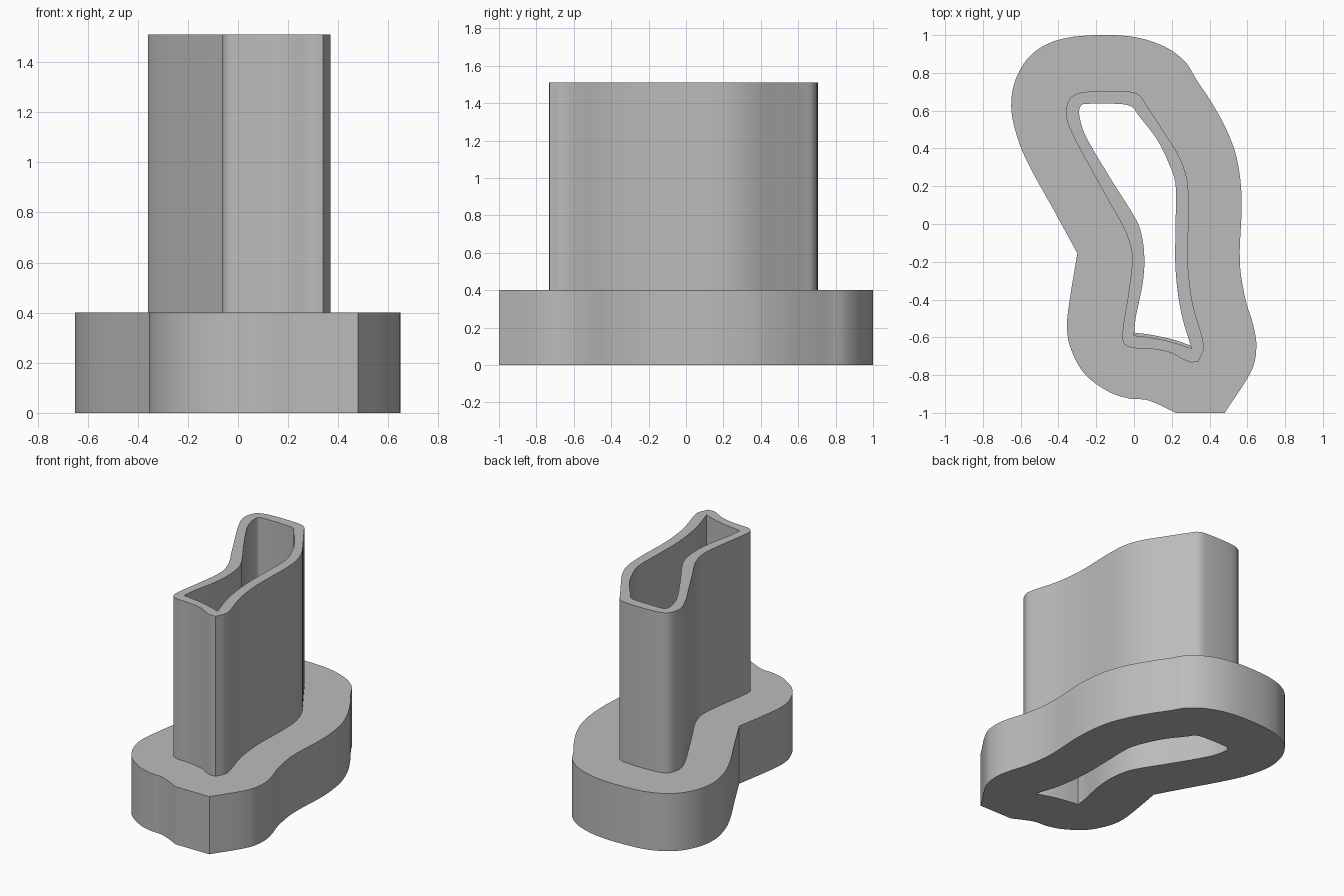
import bpy
import bmesh
from math import radians
from mathutils import Vector

cube = bpy.data.objects.get("Cube")
if cube:
    bpy.data.objects.remove(cube, do_unlink=True)

# Single plain grey plastic
grey = bpy.data.materials.new("plain grey")
grey.use_nodes = True
grey.diffuse_color = (0.5, 0.5, 0.5, 1)
grey.node_tree.nodes["Principled BSDF"].inputs["Base Color"].default_value = grey.diffuse_color

# Outlines run clockwise; a point given twice makes a sharp corner
FLANGE = [
    (-.2, 1), (0, .99), (.16, .94), (.27, .86), (.33, .765), (.4, .66),
    (.485, .51), (.545, .345), (.57, .13), (.56, -.2), (.59, -.4),
    (.63, -.53), (.648, -.645), (.625, -.77), (.48, -1), (.48, -1),
    (.22, -1), (.22, -1), (.13, -.955), (.06, -.93), (-.02, -.925),
    (-.13, -.89), (-.26, -.795), (-.335, -.66), (-.355, -.545),
    (-.34, -.4), (-.3, -.155), (-.3, -.155), (-.42, .065), (-.55, .3),
    (-.615, .45), (-.65, .62), (-.625, .77), (-.54, .9), (-.4, .975)]

WALL = [
    (-.25, .7), (-.02, .7), (.03, .68), (.065, .63), (.16, .485),
    (.24, .355), (.28, .24), (.29, .08), (.285, -.2), (.31, -.42),
    (.37, -.65), (.34, -.73), (.34, -.73), (.29, -.73), (.19, -.68),
    (.08, -.66), (-.01, -.655), (-.055, -.63), (-.06, -.565),
    (-.03, -.37), (-.01, -.17), (-.045, -.04), (-.13, .115),
    (-.235, .305), (-.325, .475), (-.36, .58), (-.335, .67)]

HOLE = [
    (-.265, .635), (-.07, .635), (-.01, .62), (.02, .58), (.12, .45),
    (.185, .32), (.22, .21), (.22, 0), (.22, -.24), (.25, -.47),
    (.305, -.66), (.305, -.66), (.2, -.625), (.08, -.6), (0, -.59),
    (0, -.59), (.01, -.49), (.045, -.32), (.055, -.2), (.045, -.08),
    (.015, .015), (-.13, .25), (-.26, .475), (-.29, .58), (-.285, .62)]


def smooth_outline(points, steps=5):
    """Closed curve through the points, with corners at repeated points."""
    pts = [Vector(p) for p in points]
    count = len(pts)

    def tangent(i):
        before, here, after = pts[i - 1], pts[i], pts[(i + 1) % count]
        return (after - before) / ((after - here).length + (here - before).length)

    curve = []
    for i in range(count):
        a, b = pts[i], pts[(i + 1) % count]
        length = (b - a).length
        if length == 0:
            continue
        ta, tb = tangent(i) * length, tangent((i + 1) % count) * length
        for s in range(steps):
            t = s / steps
            blend = t * t * (3 - 2 * t)
            curve.append(a + (b - a) * blend
                         + ta * t * (1 - t) ** 2 - tb * t * t * (1 - t))
    return curve


def ring_prism(name, outer, inner, bottom, top):
    """Upright solid between two outlines, open through the middle."""
    bm = bmesh.new()
    rims = {bottom: [], top: []}
    for outline in (outer, inner):
        loops = {}
        for z in rims:
            verts = [bm.verts.new((p.x, p.y, z)) for p in outline]
            pairs = zip(verts, verts[1:] + verts[:1])
            rims[z] += [bm.edges.new(pair) for pair in pairs]
            loops[z] = verts
        low, high = loops[bottom], loops[top]
        for i in range(len(low)):
            bm.faces.new((low[i - 1], low[i], high[i], high[i - 1]))
    for edges in rims.values():
        bmesh.ops.triangle_fill(bm, edges=edges, use_beauty=True)
    bmesh.ops.recalc_face_normals(bm, faces=bm.faces)
    mesh = bpy.data.meshes.new(name)
    bm.to_mesh(mesh)
    bm.free()
    mesh.materials.append(grey)
    obj = bpy.data.objects.new(name, mesh)
    bpy.context.collection.objects.link(obj)
    bpy.ops.object.select_all(action='DESELECT')
    obj.select_set(True)
    bpy.context.view_layer.objects.active = obj
    bpy.ops.object.shade_smooth_by_angle(angle=radians(25))
    return obj


# Wide base whose opening has a small ledge at the front
base_hole = [(x, y + .015 if y < -.55 else y) for x, y in HOLE]
ring_prism("base_flange", smooth_outline(FLANGE), smooth_outline(base_hole), 0, .4)

# Tall thin wall standing on the base
ring_prism("cutter_wall", smooth_outline(WALL), smooth_outline(HOLE), .4, 1.51)
